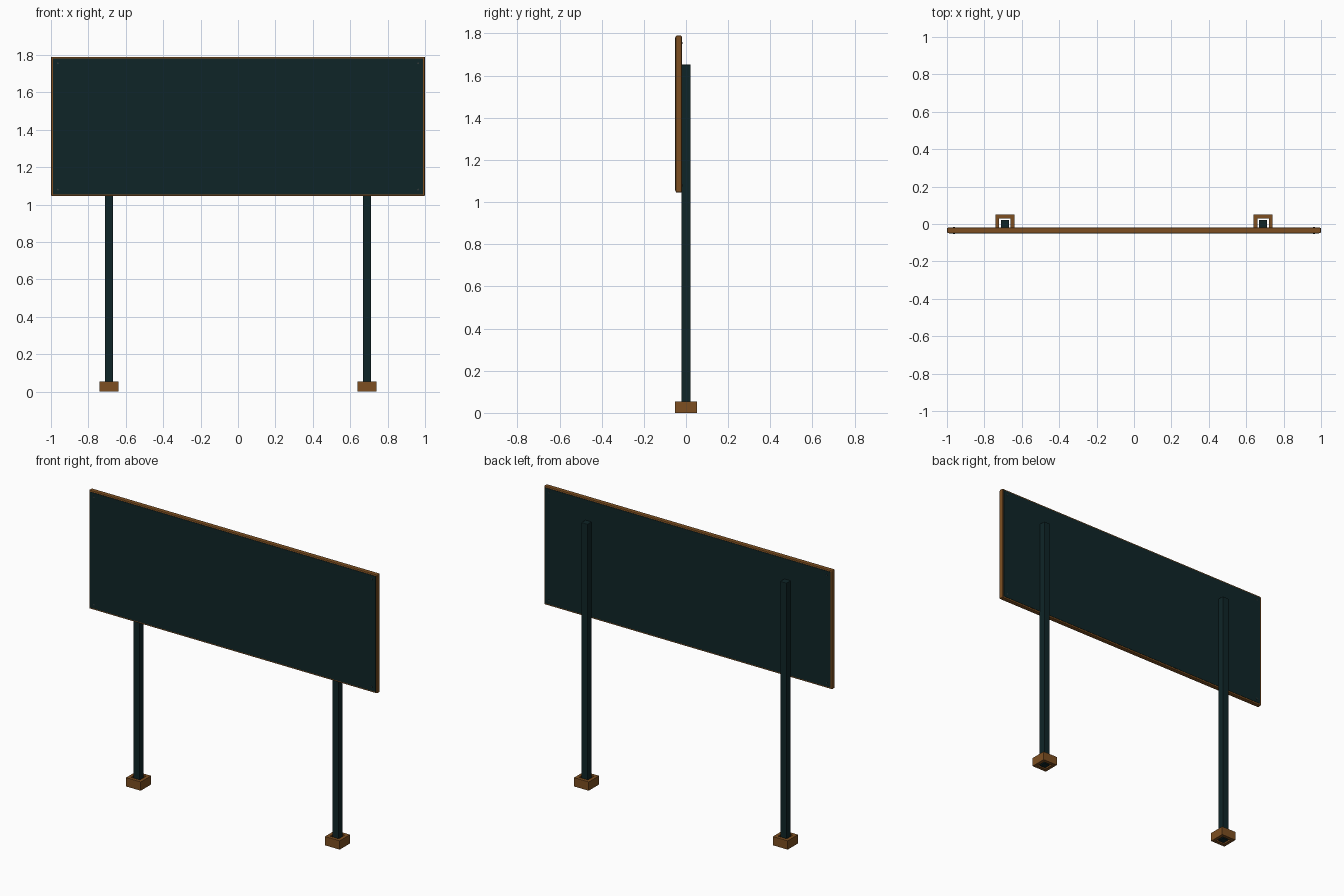
import bpy, bmesh, math
from mathutils import Matrix, Vector

if "Cube" in bpy.data.objects:
    bpy.data.objects.remove(bpy.data.objects["Cube"])


def material(name, rgb):
    m = bpy.data.materials.new(name)
    m.diffuse_color = (*rgb, 1)
    m.use_nodes = True
    m.node_tree.nodes["Principled BSDF"].inputs["Base Color"].default_value = m.diffuse_color
    return m


DARK = material("dark green", (0.0048, 0.0185, 0.0205))
BROWN = material("brown wood", (0.205, 0.078, 0.0155))
STEEL = material("screw steel", (0.03, 0.04, 0.04))


def finish(bm, name, mat):
    bmesh.ops.recalc_face_normals(bm, faces=bm.faces[:])
    me = bpy.data.meshes.new(name)
    bm.to_mesh(me)
    bm.free()
    ob = bpy.data.objects.new(name, me)
    bpy.context.collection.objects.link(ob)
    me.materials.append(mat)
    return ob


def box_mesh(lo, hi):
    bm = bmesh.new()
    lo, hi = Vector(lo), Vector(hi)
    bmesh.ops.create_cube(bm, size=1, matrix=Matrix.Translation((lo + hi) / 2)
                          @ Matrix.Diagonal((*(hi - lo), 1)))
    return bm


def box(name, lo, hi, mat, bevel=0):
    bm = box_mesh(lo, hi)
    if bevel:
        bmesh.ops.bevel(bm, geom=bm.edges[:], offset=bevel, segments=2,
                        profile=0.5, affect='EDGES')
    return finish(bm, name, mat)


# Board: wooden core with rounded rim, dark sheet on both faces
Z0, Z1 = 1.045, 1.79
Y0, Y1 = -0.049, -0.020
box("board_frame", (-1, Y0, Z0), (1, Y1, Z1), BROWN, 0.006)
for side, ya, yb in (("front", Y0 - 0.002, Y0 + 0.004),
                     ("back", Y1 - 0.004, Y1 + 0.002)):
    box(side + "_panel", (-0.99, ya, Z0 + 0.01), (0.99, yb, Z1 - 0.01), DARK)

# Corner screws, front and back
for side, y in (("front", Y0 - 0.002), ("back", Y1 + 0.002)):
    bm = bmesh.new()
    for x in (-0.963, 0.963):
        for z in (Z0 + 0.035, Z1 - 0.035):
            bmesh.ops.create_cone(
                bm, cap_ends=True, segments=10, radius1=0.005, radius2=0.005,
                depth=0.003, matrix=Matrix.Translation((x, y, z))
                @ Matrix.Rotation(math.pi / 2, 4, 'X'))
    finish(bm, side + "_screws", STEEL)

# Posts and wooden foot collars
P, F, FH = 0.022, 0.051, 0.055
for side, x in (("left", -0.69), ("right", 0.69)):
    box(side + "_post", (x - P, -P, 0), (x + P, P, 1.652), DARK, 0.003)

    # Collar: box with a square hole through it for the post
    bm = box_mesh((x - F, -F, 0), (x + F, F, FH))
    caps = [f for f in bm.faces if abs(f.normal.z) > 0.9]
    bmesh.ops.inset_individual(bm, faces=caps, thickness=F - P)
    rims = [e for f in caps for e in f.edges]
    bmesh.ops.delete(bm, geom=caps, context='FACES_ONLY')
    bmesh.ops.bridge_loops(bm, edges=rims)
    finish(bm, side + "_foot", BROWN)
